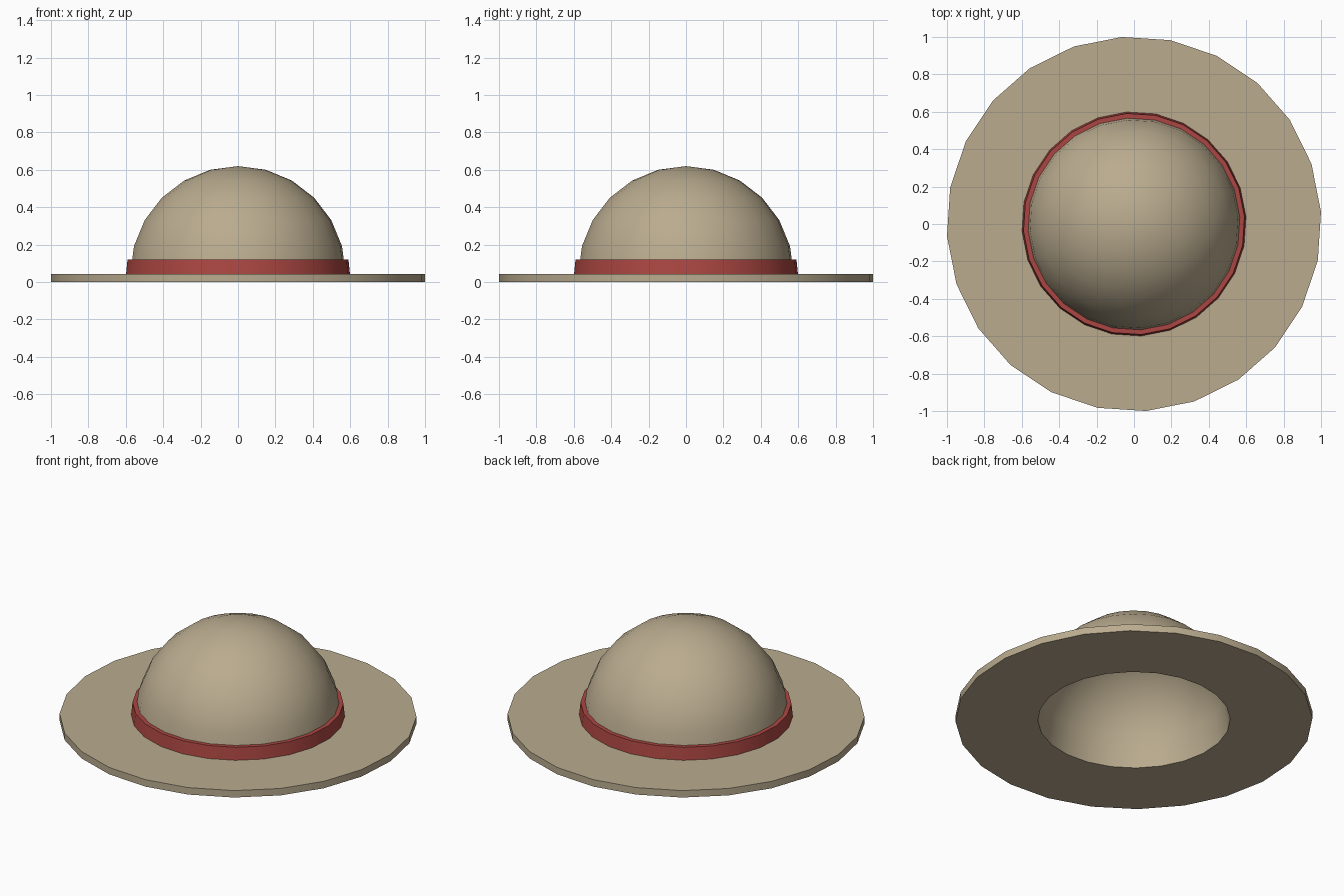
import bpy, bmesh
from math import sin, cos, radians, tau

if "Cube" in bpy.data.objects:
    bpy.data.objects.remove(bpy.data.objects["Cube"])

SIDES = 24
TURN = radians(3.75)
BRIM_TOP = 0.043
CROWN_R = 0.577
SHELL = 0.041


def material(name, color):
    mat = bpy.data.materials.new(name)
    mat.use_nodes = True
    mat.diffuse_color = color
    mat.node_tree.nodes["Principled BSDF"].inputs["Base Color"].default_value = color
    return mat


def lathe(name, profile, mat, closed=False):
    """Revolve (radius, height) points about z; zero radius makes a pole."""
    bm = bmesh.new()
    rings = []
    for r, z in profile:
        if r < 1e-5:
            rings.append([bm.verts.new((0, 0, z))] * SIDES)
        else:
            angles = [TURN + tau * i / SIDES for i in range(SIDES)]
            rings.append([bm.verts.new((r * cos(a), r * sin(a), z)) for a in angles])
    pairs = list(zip(rings, rings[1:]))
    if closed:
        pairs.append((rings[-1], rings[0]))
    for a, b in pairs:
        for i in range(SIDES):
            j = (i + 1) % SIDES
            corners = dict.fromkeys((a[i], a[j], b[j], b[i]))
            bm.faces.new(list(corners))
    bmesh.ops.recalc_face_normals(bm, faces=bm.faces)
    mesh = bpy.data.meshes.new(name)
    bm.to_mesh(mesh)
    bm.free()
    mesh.materials.append(mat)
    obj = bpy.data.objects.new(name, mesh)
    bpy.context.collection.objects.link(obj)
    bpy.ops.object.select_all(action='DESELECT')
    obj.select_set(True)
    bpy.context.view_layer.objects.active = obj
    bpy.ops.object.shade_smooth_by_angle(angle=radians(30))
    return obj


def dome(radius, steps):
    return [(radius * cos(radians(15 * k)), BRIM_TOP + radius * sin(radians(15 * k)))
            for k in steps]


straw = material("straw", (0.49, 0.41, 0.275, 1))
red = material("red ribbon", (0.41, 0.062, 0.054, 1))

# Hollow crown and brim: inner dome, underside, rim, top, outer dome
inner = dome(CROWN_R - SHELL, range(6, 0, -1))
outer = dome(CROWN_R, range(0, 7))
brim = [(0.54, 0), (1.002, 0), (1.002, BRIM_TOP)]
lathe("crown_and_brim", inner + brim + outer, straw)

# Ribbon around the foot of the crown
lathe("hat_band", [(0.56, BRIM_TOP), (0.6, BRIM_TOP), (0.592, 0.12), (0.56, 0.12)],
      red, closed=True)
